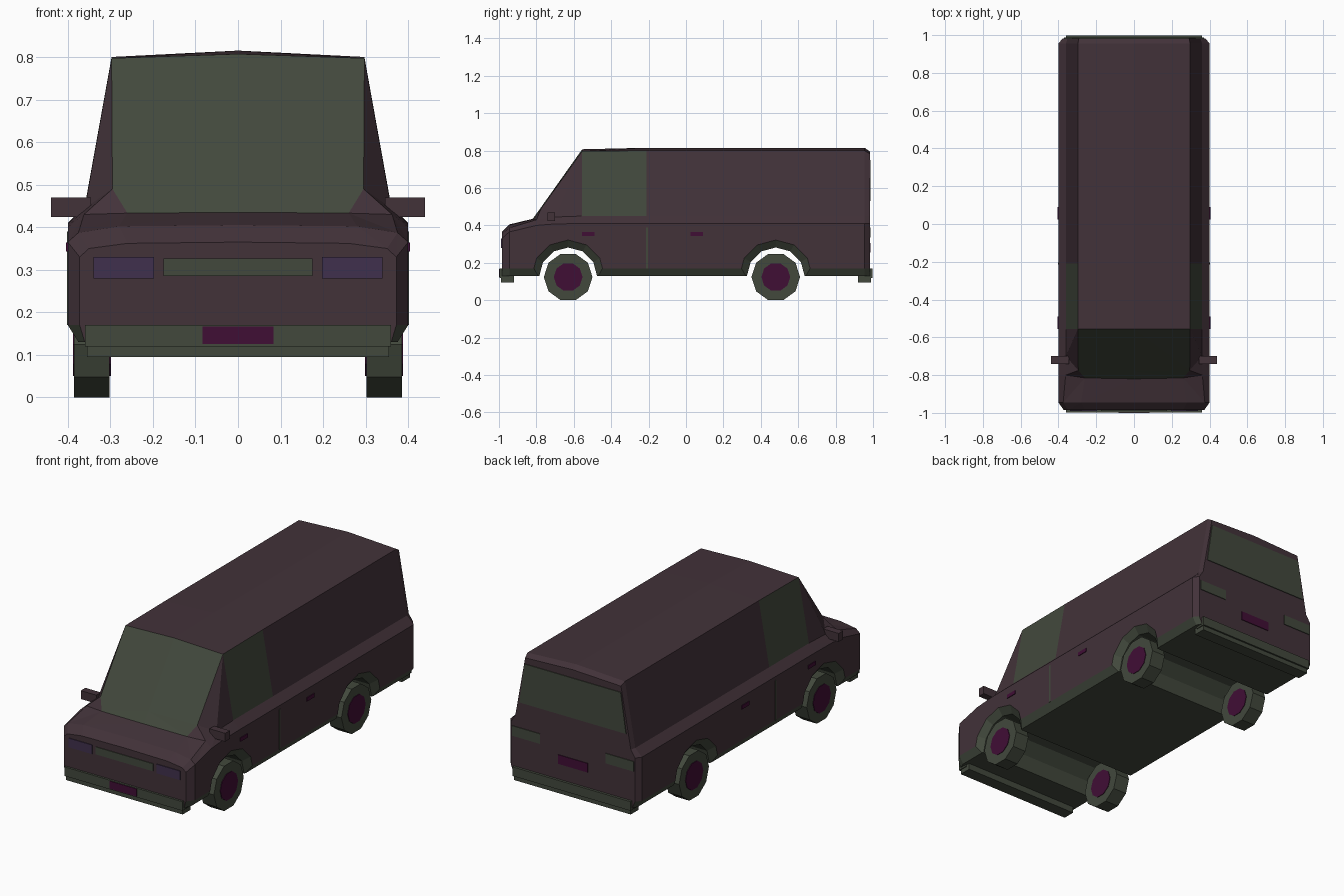
import bpy, bmesh, math
from mathutils import Matrix

if "Cube" in bpy.data.objects:
    bpy.data.objects.remove(bpy.data.objects["Cube"])


def material(name, rgb):
    m = bpy.data.materials.new(name)
    m.diffuse_color = (*rgb, 1)
    m.use_nodes = True
    m.node_tree.nodes["Principled BSDF"].inputs["Base Color"].default_value = m.diffuse_color
    return m


BODY = material("plum body", (0.0545, 0.0319, 0.0409))
GREEN = material("dark green trim and glass", (0.0545, 0.0655, 0.046))
MAGENTA = material("dark magenta", (0.0513, 0.0044, 0.0356))
PURPLE = material("purple lamp", (0.0513, 0.0296, 0.0742))


def finish(bm, name, mats):
    bmesh.ops.remove_doubles(bm, verts=bm.verts, dist=1e-5)
    bmesh.ops.recalc_face_normals(bm, faces=bm.faces)
    me = bpy.data.meshes.new(name)
    bm.to_mesh(me)
    bm.free()
    for m in mats:
        me.materials.append(m)
    ob = bpy.data.objects.new(name, me)
    bpy.context.scene.collection.objects.link(ob)
    return ob


def box(name, x, y, z, mat, top=1.0):
    """Box from ranges; top scales the upper face in x."""
    bm = bmesh.new()
    bmesh.ops.create_cube(bm, size=1)
    for v in bm.verts:
        k = top if v.co.z > 0 else 1
        v.co = [r[0] + (r[1] - r[0]) * (c + 0.5) for r, c in zip((x, y, z), v.co)]
        v.co.x *= k
    return finish(bm, name, [mat])


def lathe_x(rings, segs, y, z):
    """Solid turned about the x axis from (x, radius) rings."""
    bm = bmesh.new()
    rows = []
    for x, r in rings:
        rows.append([bm.verts.new((x, y + r * math.cos(2 * math.pi * k / segs),
                                   z + r * math.sin(2 * math.pi * k / segs))) for k in range(segs)])
    for a, b in zip(rows, rows[1:]):
        for k in range(segs):
            n = (k + 1) % segs
            bm.faces.new((a[k], a[n], b[n], b[k]))
    bm.faces.new(rows[0])
    bm.faces.new(rows[-1])
    return bm


# Body shell: half sections from sill to roof centre, lofted front to back
def section(y, *xz):
    return [(p[0], p[2] if len(p) > 2 else y, p[1]) for p in ((0, 0.13),) + xz]


SILL = ((0.375, 0.13), (0.40, 0.17))
sections = [
    section(-0.985, (0.36, 0.13), (0.372, 0.17), (0.372, 0.33), (0.35, 0.35), (0.26, 0.362), (0, 0.365)),
    section(-0.945, *SILL, (0.40, 0.365), (0.375, 0.387), (0.28, 0.402), (0, 0.405)),
    section(-0.80, *SILL, (0.40, 0.40), (0.362, 0.43), (0.26, 0.433, -0.815), (0, 0.435, -0.82)),
    section(-0.70, *SILL, (0.40, 0.408), (0.36, 0.445), (0.295, 0.49, -0.775), (0, 0.49, -0.78)),
    section(-0.555, *SILL, (0.40, 0.41), (0.36, 0.45), (0.297, 0.797), (0, 0.807)),
    section(-0.21, *SILL, (0.40, 0.41), (0.36, 0.45), (0.297, 0.80), (0, 0.815)),
    section(0.955, *SILL, (0.40, 0.41), (0.36, 0.45), (0.297, 0.80), (0, 0.815)),
    section(0.983, (0.36, 0.13), (0.378, 0.17), (0.378, 0.41), (0.352, 0.45), (0.292, 0.783), (0, 0.795)),
]
GLASS = {(2, 5), (3, 5), (4, 4)}  # windscreen and cab side window cells
bm = bmesh.new()
for s in (1, -1):
    rows = [[bm.verts.new((s * x, y, z)) for x, y, z in sec] for sec in sections]
    for i, (a, b) in enumerate(zip(rows, rows[1:])):
        for j in range(6):
            if i < 4 and j >= 3:
                cells = [(a[j], a[j + 1], b[j + 1]), (a[j], b[j + 1], b[j])]
            else:
                cells = [(a[j], a[j + 1], b[j + 1], b[j])]
            for c in cells:
                bm.faces.new(c).material_index = int(j < 2 or (i, j) in GLASS)
    bm.faces.new(rows[0])
    bm.faces.new(rows[-1])
body = finish(bm, "van_body", [BODY, GREEN])

# Wheel arches: tunnels with flared lips, cut through the body
AXLES = (-0.63, 0.48)
cutters = []
for y in AXLES:
    cb = lathe_x([(-0.43, 0.235), (-0.37, 0.155), (0.37, 0.155), (0.43, 0.235)], 12, y, 0.127)
    for f in cb.faces:
        f.material_index = 1
    cut = finish(cb, "arch_cutter", [BODY, GREEN])
    cut.hide_render = True
    cutters.append(cut)
    mod = body.modifiers.new("arch", 'BOOLEAN')
    mod.operation, mod.solver, mod.object = 'DIFFERENCE', 'EXACT', cut
dg = bpy.context.evaluated_depsgraph_get()
cut_mesh = bpy.data.meshes.new_from_object(body.evaluated_get(dg))
body.modifiers.clear()
body.data = cut_mesh
for c in cutters:
    bpy.data.objects.remove(c)

# Wheels with hub discs on both faces
for y in AXLES:
    for s, side in ((1, "right"), (-1, "left")):
        end = "front" if y < 0 else "rear"
        finish(lathe_x([(s * 0.302, 0.13), (s * 0.385, 0.13)], 10, y, 0.124),
               f"{end}_{side}_tyre", [GREEN])
        finish(lathe_x([(s * 0.299, 0.077), (s * 0.388, 0.077)], 10, y, 0.124),
               f"{end}_{side}_hub", [MAGENTA])

# Bumpers
for s, end in ((-1, "front"), (1, "rear")):
    box(end + "_bumper", (-0.36, 0.36), sorted((s * 0.94, s * 0.997)), (0.12, 0.17), GREEN)
    box(end + "_bumper_lip", (-0.355, 0.355), sorted((s * 0.92, s * 0.988)), (0.095, 0.13), GREEN)

# Front details
box("front_plate", (-0.083, 0.083), (-1.0, -0.995), (0.125, 0.167), MAGENTA)
box("grille", (-0.175, 0.175), (-0.989, -0.982), (0.285, 0.326), GREEN)

# Rear details
box("rear_window", (-0.325, 0.325), (0.98, 0.987), (0.53, 0.75), GREEN, top=0.9)
box("rear_plate", (-0.09, 0.09), (0.98, 0.987), (0.255, 0.305), MAGENTA)

# Paired details on both sides
for s, side in ((1, "right"), (-1, "left")):
    def pair(name, x, y, z, mat):
        box(f"{side}_{name}", sorted((s * x[0], s * x[1])), y, z, mat)
    pair("headlight", (0.197, 0.34), (-0.989, -0.982), (0.28, 0.33), PURPLE)
    pair("tail_light", (0.20, 0.37), (0.98, 0.987), (0.335, 0.39), GREEN)
    pair("front_door_handle", (0.397, 0.404), (-0.555, -0.49), (0.343, 0.364), MAGENTA)
    pair("rear_door_handle", (0.397, 0.404), (0.025, 0.09), (0.343, 0.364), MAGENTA)
    pair("door_gap", (0.396, 0.402), (-0.215, -0.203), (0.17, 0.39), GREEN)
    pair("mirror", (0.345, 0.44), (-0.74, -0.70), (0.424, 0.47), BODY)
